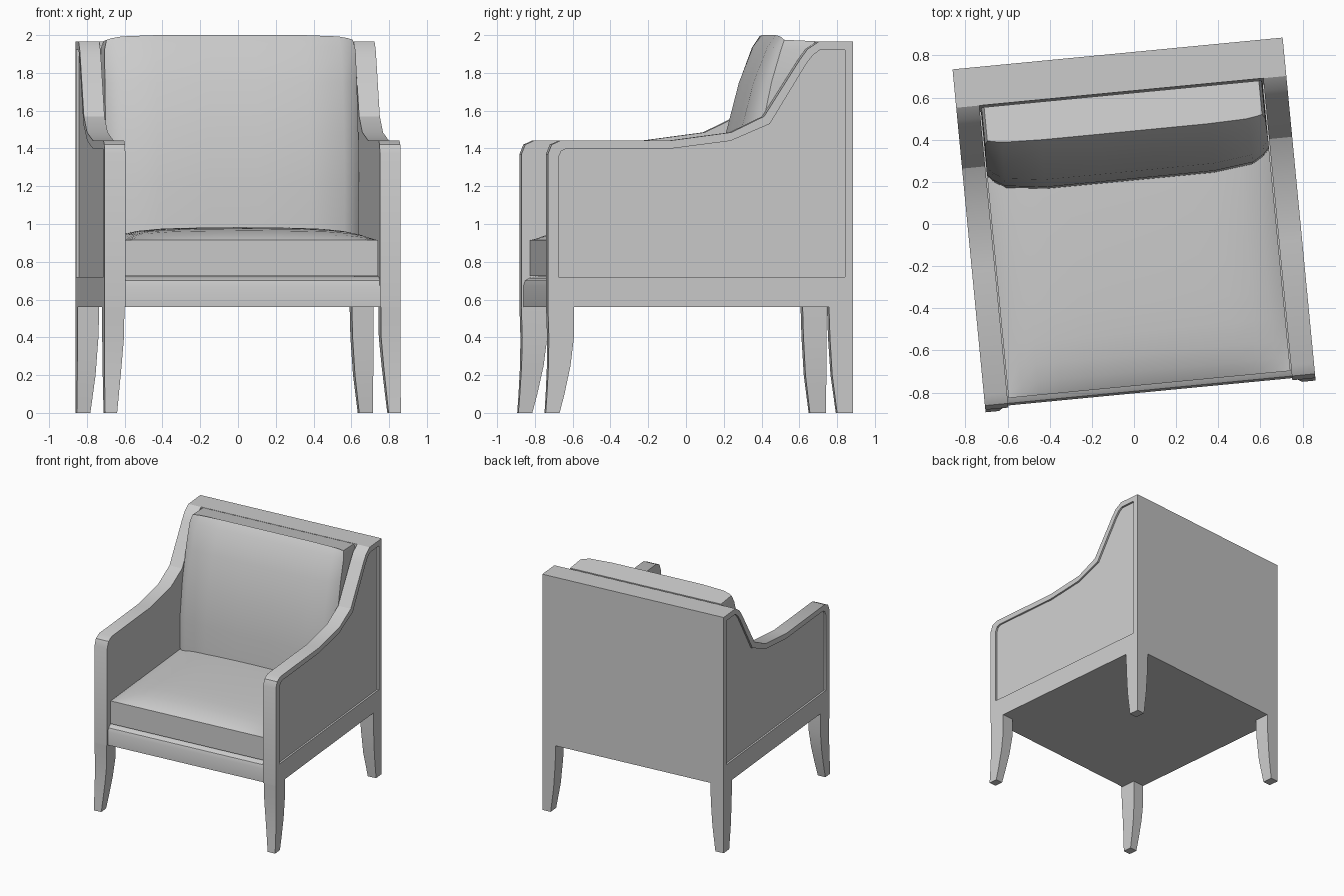
import bpy, bmesh, math
from mathutils import Matrix

if "Cube" in bpy.data.objects:
    bpy.data.objects.remove(bpy.data.objects["Cube"])

TURN = Matrix.Rotation(math.radians(5.5), 4, 'Z')   # whole chair sits slightly turned
HALF_W, ARM_IN = 0.787, 0.677


def finish(name, bm, angle=30):
    bmesh.ops.recalc_face_normals(bm, faces=bm.faces)
    bmesh.ops.transform(bm, matrix=TURN, verts=bm.verts)
    mesh = bpy.data.meshes.new(name)
    bm.to_mesh(mesh)
    bm.free()
    ob = bpy.data.objects.new(name, mesh)
    bpy.context.collection.objects.link(ob)
    bpy.ops.object.select_all(action='DESELECT')
    ob.select_set(True)
    bpy.context.view_layer.objects.active = ob
    bpy.ops.object.shade_smooth_by_angle(angle=math.radians(angle))
    return ob


def loft(name, rings, angle=30):
    """Skin equal-length point rings and cap both ends."""
    bm = bmesh.new()
    vs = [[bm.verts.new(p) for p in r] for r in rings]
    n = len(rings[0])
    for a, b in zip(vs, vs[1:]):
        for i in range(n):
            j = (i + 1) % n
            bm.faces.new((a[i], a[j], b[j], b[i]))
    bm.faces.new(vs[0])
    bm.faces.new(vs[-1])
    return finish(name, bm, angle)


def across(profile, x):
    return [(x, y, z) for y, z in profile]


# Arms: sloping side profile with a recessed outer panel
arm = [(.813, .56), (-.81, .56), (-.81, 1.37), (-.79, 1.42), (-.74, 1.443), (-.15, 1.443),
       (.165, 1.485), (.34, 1.57), (.53, 1.87), (.57, 1.925), (.63, 1.965), (.813, 1.965)]
panel = [(.77, .72), (-.755, .72), (-.755, 1.35), (-.74, 1.385), (-.71, 1.40), (-.15, 1.40),
         (.16, 1.44), (.37, 1.53), (.565, 1.85), (.60, 1.895), (.635, 1.92), (.77, 1.92)]
for s, side in ((-1, "left"), (1, "right")):
    loft(side + "_arm", [across(arm, s * ARM_IN), across(arm, s * HALF_W),
                         across(panel, s * HALF_W), across(panel, s * (HALF_W - .015))])

# Back rest and seat base between the arms
back = [(.813, .56), (.60, .56), (.60, 1.4), (.63, 1.965), (.813, 1.965)]
loft("back_frame", [across(back, -ARM_IN), across(back, ARM_IN)])
base = [(.60, .56), (-.80, .56), (-.80, .67), (-.79, .70), (-.765, .715), (-.73, .722), (.60, .722)]
loft("seat_base", [across(base, -ARM_IN), across(base, ARM_IN)], 40)

# Legs: (z, inner x, inner y, outer y) with flush outer sides
front = [(.56, .682, .672, .81), (.40, .684, .672, .805), (.25, .697, .69, .807),
         (.10, .712, .722, .815), (0, .722, .748, .822)]
rear = [(.56, .672, .685, .813), (.40, .676, .69, .813), (.20, .69, .702, .813), (0, .715, .728, .813)]
for s, side in ((-1, "left"), (1, "right")):
    for t, where, sections in ((-1, "front", front), (1, "back", rear)):
        loft(f"{where}_{side}_leg",
             [[(s * HALF_W, t * yo, z), (s * HALF_W, t * yi, z), (s * xi, t * yi, z), (s * xi, t * yo, z)]
              for z, xi, yi, yo in sections])

# Seat cushion: boxed sides with a crowned top
bm = bmesh.new()
N, y0, y1 = 14, -.765, .58
bmesh.ops.create_grid(bm, x_segments=N, y_segments=N, size=1)
rim = [e for e in bm.edges if e.is_boundary]


def crown(u):
    return (1 - u ** 8) * (.75 + .25 * (1 - u * u))


for v in bm.verts:
    u, w = (math.sin(c * math.pi / 2) for c in v.co.xy)
    v.co = (u * .672, (y0 + y1) / 2 + w * (y1 - y0) / 2, .915 + .068 * crown(u) * crown(w))
low = bmesh.ops.extrude_edge_only(bm, edges=rim)["geom"]
for v in low:
    if isinstance(v, bmesh.types.BMVert):
        v.co.z = .725
bmesh.ops.contextual_create(bm, geom=[e for e in low if isinstance(e, bmesh.types.BMEdge)])
finish("seat_cushion", bm, 35)

# Back cushion: leaning, bulged front with a sloping boxed top
US = [-1, -.96, -.88, -.6, -.2, .2, .6, .88, .96, 1]


def cushion_ring(z, edge_y, front_y, half, back_y, z_edge, z_back):
    ring = [(half, back_y, z_back), (-half, back_y, z_back)]
    for u in US:
        f = 1 - abs(u) ** 10
        ring.append((u * half, edge_y + (front_y - edge_y) * f, z_edge + (z - z_edge) * f))
    return ring


loft("back_cushion", [cushion_ring(*r) for r in (
    (.93, .29, .205, .668, .60, .93, .93),
    (1.20, .30, .215, .672, .605, 1.20, 1.20),
    (1.48, .335, .25, .672, .61, 1.48, 1.48),
    (1.75, .39, .32, .670, .615, 1.75, 1.75),
    (1.94, .44, .395, .668, .62, 1.92, 1.93),
    (2.00, .46, .44, .655, .62, 1.975, 1.968))], 35)
